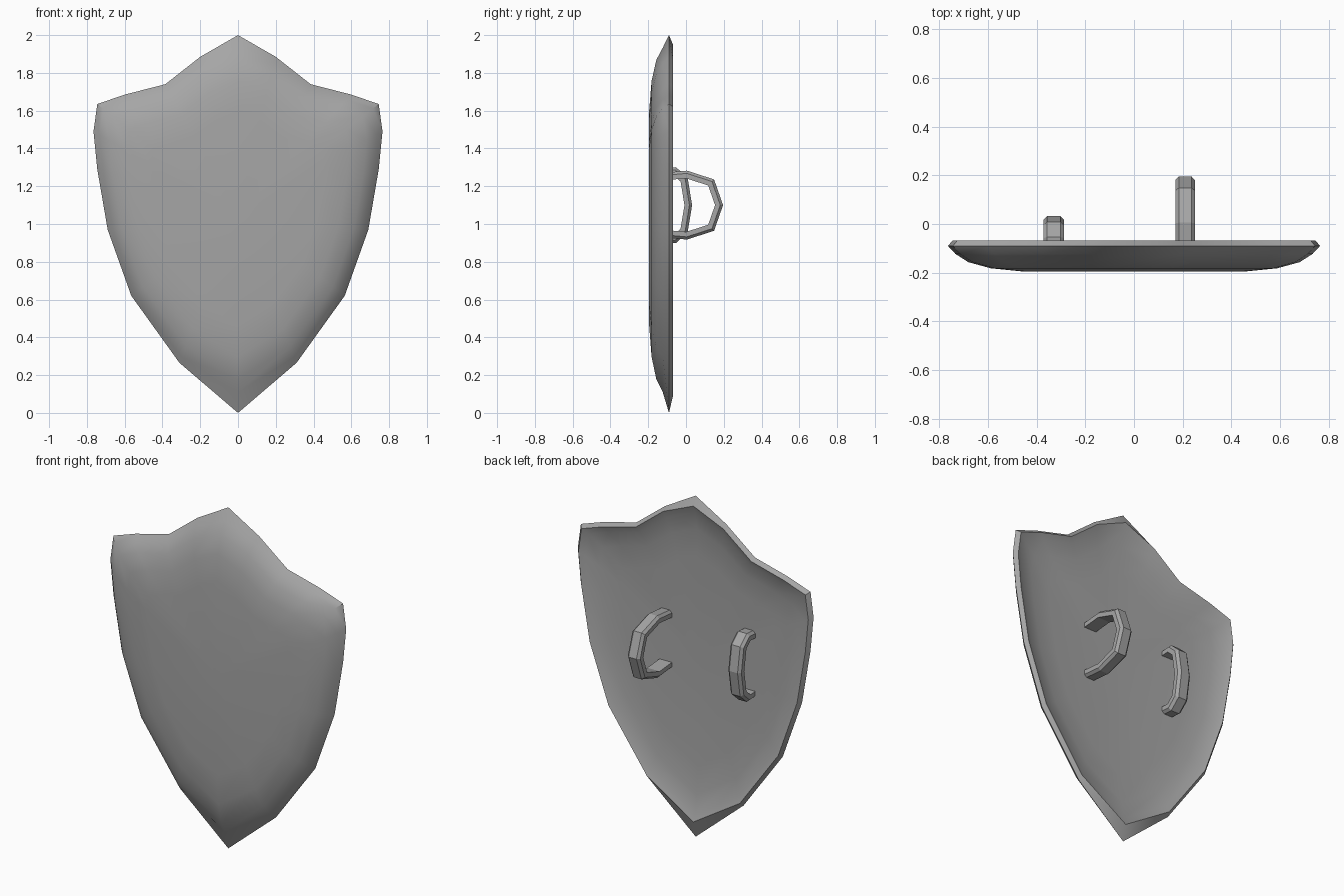
import bpy
import bmesh
from mathutils import Vector

cube = bpy.data.objects.get("Cube")
if cube:
    bpy.data.objects.remove(cube, do_unlink=True)

# One plain grey metal
grey = bpy.data.materials.new("plain grey")
grey.use_nodes = True
grey.diffuse_color = (0.38, 0.38, 0.38, 1)
grey.node_tree.nodes["Principled BSDF"].inputs["Base Color"].default_value = grey.diffuse_color


def finish(bm, name, angle):
    bmesh.ops.recalc_face_normals(bm, faces=bm.faces)
    mesh = bpy.data.meshes.new(name)
    bm.to_mesh(mesh)
    bm.free()
    mesh.materials.append(grey)
    obj = bpy.data.objects.new(name, mesh)
    bpy.context.collection.objects.link(obj)
    if angle:
        bpy.ops.object.select_all(action='DESELECT')
        obj.select_set(True)
        bpy.context.view_layer.objects.active = obj
        bpy.ops.object.shade_smooth_by_angle(angle=angle)
    return obj


def bridge(bm, a, b):
    n = len(a)
    for i in range(n):
        j = (i + 1) % n
        bm.faces.new((a[i], a[j], b[j], b[i]))


# Shield outline: right half from top point to bottom point, then mirrored
half = [(0, 2.0), (0.2, 1.885), (0.385, 1.74), (0.6, 1.685), (0.745, 1.635),
        (0.765, 1.49), (0.745, 1.29), (0.69, 0.97), (0.565, 0.62), (0.31, 0.265), (0, 0)]
outline = half + [(-x, z) for x, z in half[-2:0:-1]]
MID = 1.05


def shield_ring(bm, scale, y):
    verts = []
    for x, z in outline:
        nz = MID + (z - MID) * scale
        if x == 0 and scale < 1:          # blunt the inner points
            nz += -0.03 * scale if z > MID else 0.07 * scale
        verts.append(bm.verts.new((x * scale, y, nz)))
    return verts


# Shield body: rings from the front dome, round the rim, to the hollow back
profile = [(0.6, -0.195), (0.77, -0.182), (0.89, -0.157), (0.96, -0.123), (1, -0.09),
           (0.975, -0.068), (0.93, -0.083), (0.82, -0.1), (0.65, -0.11)]
bm = bmesh.new()
rings = [shield_ring(bm, s, y) for s, y in profile]
for a, b in zip(rings, rings[1:]):
    bridge(bm, a, b)
for ring, y in ((rings[0], -0.195), (rings[-1], -0.113)):
    centre = bm.verts.new((0, y, MID))
    for i, v in enumerate(ring):
        bm.faces.new((v, ring[(i + 1) % len(ring)], centre))
finish(bm, "shield_body", 0.6)


# Handles: a bevelled strap section swept along a bent path
def handle(name, x, upper, width, thick):
    mid_z = 1.1
    path = [Vector((y, z)) for y, z in upper]
    path += [Vector((y, 2 * mid_z - z)) for y, z in upper[-2::-1]]
    section = [(-0.5, -0.5), (0.5, -0.5), (0.5, 0.15), (0.32, 0.5), (-0.32, 0.5), (-0.5, 0.15)]
    bm = bmesh.new()
    loops = []
    for i, p in enumerate(path):
        before = (p - path[i - 1]).normalized() if i else None
        after = (path[i + 1] - p).normalized() if i + 1 < len(path) else None
        along = ((before or after) + (after or before)).normalized()
        out = Vector((-along.y, along.x))
        miter = 1 / max(0.5, along.dot(after or before))
        loop = []
        for u, v in section:
            q = p + out * (v * thick * miter)
            loop.append(bm.verts.new((x + u * width, q.x, q.y)))
        loops.append(loop)
    for a, b in zip(loops, loops[1:]):
        bridge(bm, a, b)
    bm.faces.new(loops[0])
    bm.faces.new(loops[-1])
    finish(bm, name, None)


handle("arm_loop", 0.21, [(-0.13, 1.25), (0.003, 1.262), (0.133, 1.22), (0.175, 1.1)], 0.08, 0.04)
handle("hand_grip", -0.33, [(-0.13, 1.275), (-0.06, 1.28), (-0.01, 1.235), (0.012, 1.1)], 0.084, 0.04)
